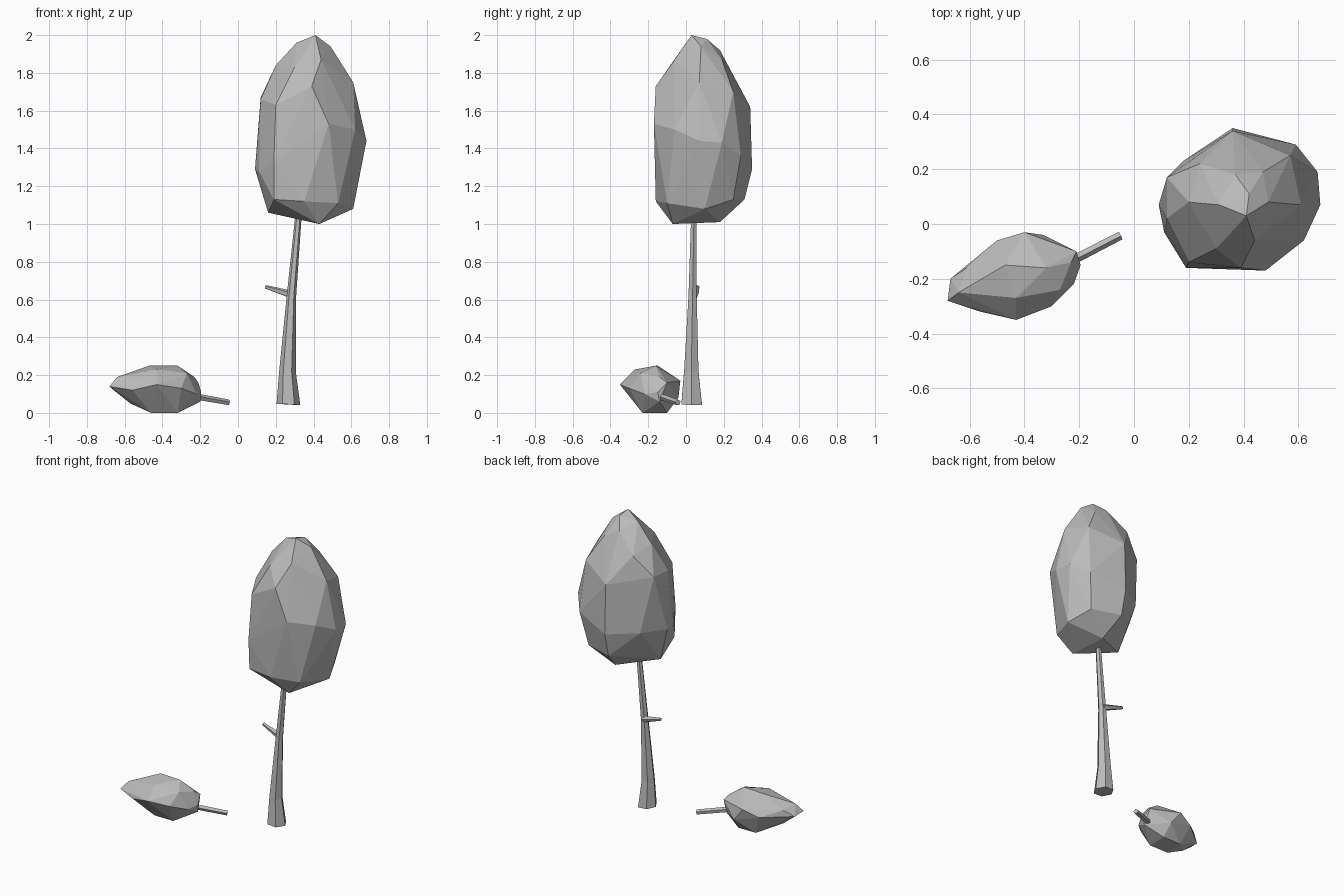
import bpy
import bmesh
import math
from mathutils import Vector

default_cube = bpy.data.objects.get("Cube")
if default_cube:
    bpy.data.objects.remove(default_cube, do_unlink=True)


def make_material(name, colour):
    material = bpy.data.materials.new(name)
    material.use_nodes = True
    material.diffuse_color = colour
    for node in material.node_tree.nodes:
        if node.type == "BSDF_PRINCIPLED":
            node.inputs["Base Color"].default_value = colour
    return material


grey = make_material("plain grey", (0.5, 0.5, 0.5, 1))


def finish(mesh_builder, name):
    """Turn a bmesh into a flat shaded object."""
    bmesh.ops.recalc_face_normals(mesh_builder, faces=mesh_builder.faces)
    mesh = bpy.data.meshes.new(name)
    mesh_builder.to_mesh(mesh)
    mesh_builder.free()
    mesh.materials.append(grey)
    part = bpy.data.objects.new(name, mesh)
    bpy.context.collection.objects.link(part)
    return part


def faceted_crown(name, *sections):
    """Wrap a faceted skin around a few irregular cross-sections."""
    builder = bmesh.new()
    for section in sections:
        for point in section:
            builder.verts.new(point)
    hull = bmesh.ops.convex_hull(builder, input=builder.verts[:])
    unused = set(hull["geom_interior"]) | set(hull["geom_unused"])
    loose = [item for item in unused if isinstance(item, bmesh.types.BMVert)]
    bmesh.ops.delete(builder, geom=loose, context="VERTS")
    return finish(builder, name)


def tapered_limb(name, path, sides):
    """Sweep a polygon along (position, radius) pairs and cap both ends."""
    builder = bmesh.new()
    direction = Vector(path[-1][0]) - Vector(path[0][0])
    turn = Vector((0, 0, 1)).rotation_difference(direction)
    rings = []
    for position, radius in path:
        ring = []
        for side in range(sides):
            angle = math.tau * side / sides
            offset = Vector((math.cos(angle), math.sin(angle), 0)) * radius
            ring.append(builder.verts.new(Vector(position) + turn @ offset))
        rings.append(ring)
    for lower, upper in zip(rings, rings[1:]):
        for side in range(sides):
            following = (side + 1) % sides
            builder.faces.new((lower[side], lower[following],
                               upper[following], upper[side]))
    builder.faces.new(rings[0][::-1])
    builder.faces.new(rings[-1])
    return finish(builder, name)


# Standing tree: crown from pointed top to blunt underside
faceted_crown(
    "standing_crown",
    # tip
    [(.41, .03, 2), (.42, .11, 1.98), (.31, .07, 1.96),
     (.49, .08, 1.94), (.37, .18, 1.92)],
    # shoulder
    [(.2, .08, 1.84), (.3, -.09, 1.83), (.44, -.06, 1.87),
     (.47, .19, 1.87), (.24, .22, 1.8)],
    # upper side
    [(.12, .17, 1.67), (.12, .02, 1.66), (.2, -.14, 1.63), (.39, -.16, 1.73),
     (.61, .07, 1.75), (.57, .25, 1.7), (.36, .34, 1.62)],
    # widest part
    [(.48, -.17, 1.53), (.62, -.06, 1.5), (.68, .07, 1.44),
     (.67, .19, 1.43), (.59, .29, 1.36)],
    # lower side
    [(.09, .07, 1.29), (.11, -.03, 1.28), (.19, -.16, 1.33),
     (.36, .35, 1.29), (.18, .23, 1.3)],
    # underside
    [(.16, .04, 1.06), (.19, -.15, 1.13), (.35, -.16, 1.12),
     (.53, -.1, 1.11), (.61, .1, 1.08), (.55, .25, 1.13),
     (.36, .31, 1.13), (.43, -.07, 1), (.4, .18, 1.01)],
)

# Trunk with a flared foot and a broken side branch
tapered_limb("trunk", [((.267, .03, .045), .063), ((.262, .028, .22), .044),
                       ((.283, .035, .62), .025), ((.325, .043, 1.1), .016)], 6)
tapered_limb("branch_stub", [((.285, .045, .625), .022),
                             ((.145, .062, .667), .01)], 5)

# Fallen tree: crown lying on its side
faceted_crown(
    "fallen_crown",
    # tip
    [(-.68, -.28, .14), (-.67, -.2, .13), (-.64, -.25, .19),
     (-.61, -.16, .17), (-.57, -.22, .05)],
    # flanks
    [(-.56, -.32, .12), (-.43, -.35, .15), (-.3, -.3, .13),
     (-.5, -.06, .13), (-.4, -.03, .17), (-.33, -.04, .08)],
    # upper side
    [(-.47, -.15, .25), (-.32, -.16, .25), (-.43, -.27, .23),
     (-.27, -.24, .21)],
    # blunt end
    [(-.21, -.1, .16), (-.195, -.15, .11), (-.22, -.22, .1),
     (-.23, -.14, .19), (-.2, -.14, .06)],
    # side on the ground
    [(-.46, -.23, 0), (-.32, -.23, 0), (-.32, -.1, 0), (-.45, -.1, 0)],
)

# Short trunk of the fallen tree
tapered_limb("fallen_trunk", [((-.25, -.145, .09), .018),
                              ((-.05, -.042, .055), .016)], 5)
